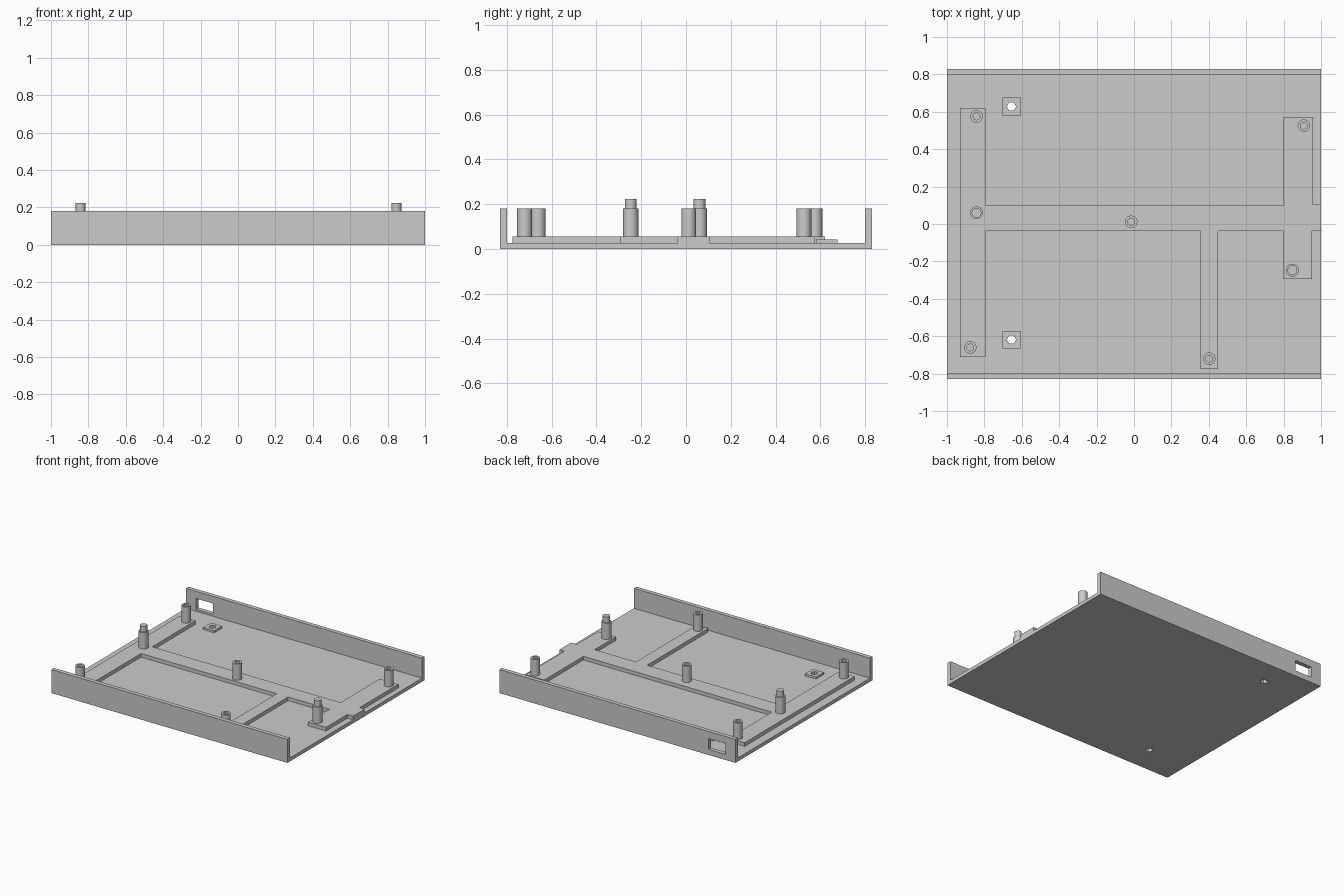
import bpy, bmesh
from math import cos, sin, tau

cube = bpy.data.objects.get("Cube")
if cube:
    bpy.data.objects.remove(cube, do_unlink=True)

grey = bpy.data.materials.new("light grey plastic")
grey.use_nodes = True
colour = (0.6, 0.6, 0.6, 1)
grey.diffuse_color = colour
grey.node_tree.nodes["Principled BSDF"].inputs["Base Color"].default_value = colour

FLOOR, RIB, PAD, TOP, PIN = 0.027, 0.055, 0.043, 0.18, 0.224
WIDTH, WALL = 0.83, 0.032


def finish(name, bm):
    bmesh.ops.recalc_face_normals(bm, faces=bm.faces)
    mesh = bpy.data.meshes.new(name)
    bm.to_mesh(mesh)
    bm.free()
    mesh.materials.append(grey)
    ob = bpy.data.objects.new(name, mesh)
    bpy.context.collection.objects.link(ob)
    return ob


def prism(name, outline, z0, z1):
    """Extrude a flat x, y outline from z0 up to z1."""
    bm = bmesh.new()
    face = bm.faces.new([bm.verts.new((x, y, z0)) for x, y in outline])
    result = bmesh.ops.extrude_face_region(bm, geom=[face], use_keep_orig=True)
    for v in result["geom"]:
        if isinstance(v, bmesh.types.BMVert):
            v.co.z = z1
    return finish(name, bm)


def box(name, x0, x1, y0, y1, z0, z1):
    return prism(name, [(x0, y0), (x1, y0), (x1, y1), (x0, y1)], z0, z1)


def ring(x, y, r, n):
    return [(x + r * cos(tau * i / n), y + r * sin(tau * i / n)) for i in range(n)]


def lathe(name, x, y, profile, n=32):
    """Revolve a radius, height profile; the two ends are closed with caps."""
    bm = bmesh.new()
    rows = [[bm.verts.new((px, py, z)) for px, py in ring(x, y, r, n)]
            for r, z in profile]
    for a, b in zip(rows, rows[1:]):
        for i in range(n):
            j = (i + 1) % n
            bm.faces.new((a[i], a[j], b[j], b[i]))
    bm.faces.new(rows[0])
    bm.faces.new(rows[-1])
    ob = finish(name, bm)
    bpy.ops.object.select_all(action="DESELECT")
    ob.select_set(True)
    bpy.context.view_layer.objects.active = ob
    bpy.ops.object.shade_smooth_by_angle()
    return ob


def cut(ob, cutter):
    """Subtract the cutter and throw it away."""
    cutter.hide_render = True
    mod = ob.modifiers.new("cut", "BOOLEAN")
    mod.operation, mod.object, mod.solver = "DIFFERENCE", cutter, "EXACT"
    bpy.context.view_layer.objects.active = ob
    bpy.ops.object.modifier_apply(modifier=mod.name)
    bpy.data.objects.remove(cutter, do_unlink=True)


# Tray: floor with a wall along the front and back, open at both sides
tray = box("tray", -1, 1, -WIDTH, WIDTH, 0, TOP)
inner = WIDTH - WALL
cut(tray, box("channel_cutter", -2, 2, -inner, inner, FLOOR, 1))

# Port window in the back wall
cut(tray, box("window_cutter", -0.915, -0.77, 0.7, 1, 0.043, 0.125))

# Square pads with six-sided holes through the floor
for side, y in (("back", 0.628), ("front", -0.618)):
    x, h = -0.655, 0.047
    pad = box(side + "_screw_pad", x - h, x + h, y - h, y + h, FLOOR, PAD)
    for part in (pad, tray):
        cut(part, prism("hole_cutter", ring(x, y, 0.025, 6), -0.1, 0.1))

# Raised rib plate: left bar, central spine, front arm, right bar and edge tab
prism("rib_plate", [
    (-0.93, -0.71), (-0.795, -0.71), (-0.795, -0.037), (0.355, -0.037),
    (0.355, -0.775), (0.45, -0.775), (0.45, -0.037), (0.8, -0.037),
    (0.8, -0.295), (0.952, -0.295), (0.952, -0.037), (1, -0.037),
    (1, 0.105), (0.957, 0.105), (0.957, 0.573), (0.8, 0.573),
    (0.8, 0.098), (-0.795, 0.098), (-0.795, 0.62), (-0.93, 0.62)], FLOOR, RIB)

# Hollow screw bosses
bosses = {"back_left_corner": (-0.842, 0.575), "front_left_corner": (-0.875, -0.66),
          "centre": (-0.015, 0.012), "front_arm": (0.402, -0.72),
          "back_right_corner": (0.908, 0.526)}
for place, (x, y) in bosses.items():
    lathe(place + "_boss", x, y, [(0.033, RIB), (0.033, TOP), (0.018, TOP), (0.018, RIB + 0.01)])

# Stepped locating pins
for side, x, y in (("left", -0.842, 0.06), ("right", 0.847, -0.247)):
    lathe(side + "_locating_pin", x, y, [(0.034, RIB), (0.034, TOP), (0.026, TOP), (0.026, PIN)])
